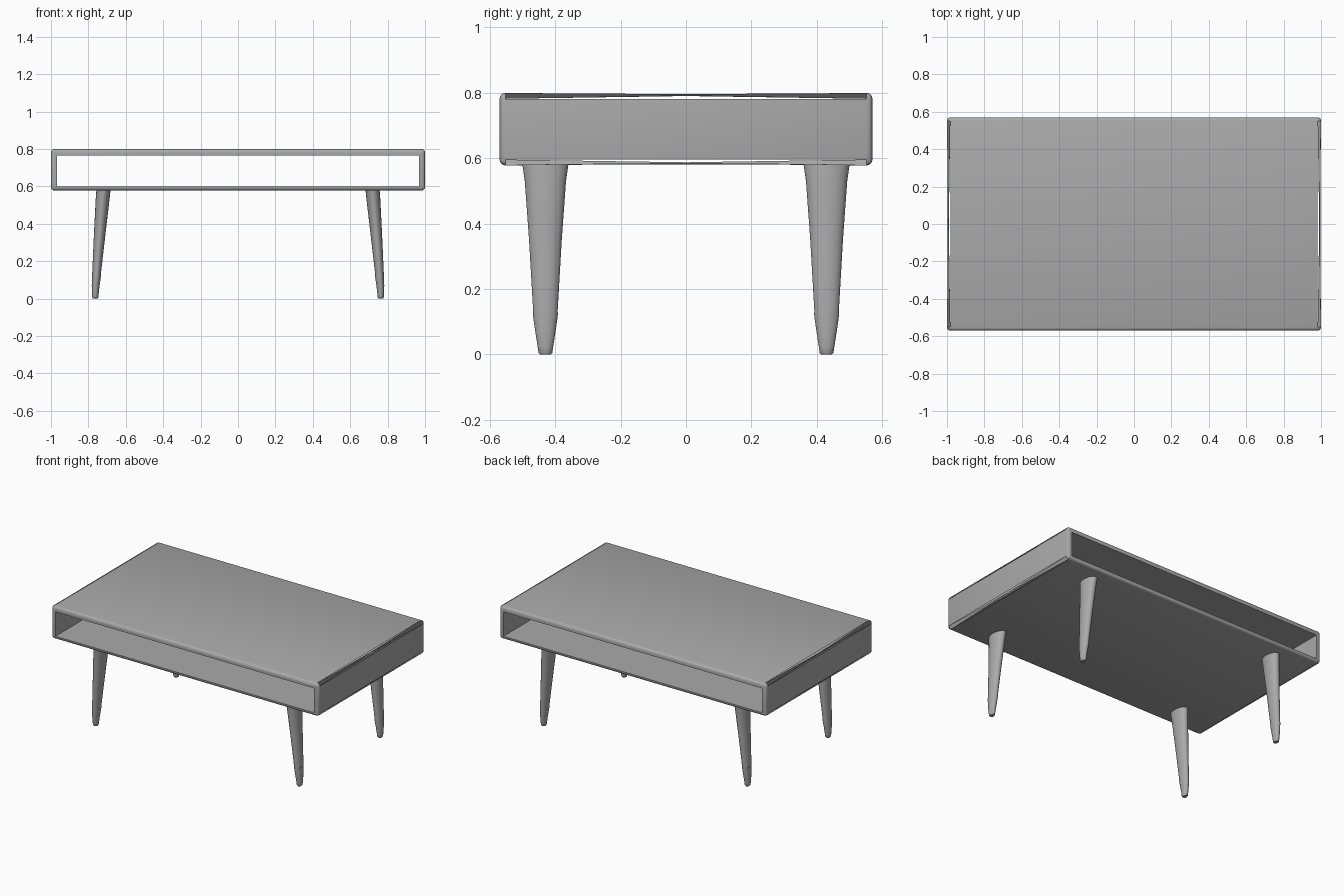
import bpy
import bmesh
import math

default = bpy.data.objects.get("Cube")
if default:
    bpy.data.objects.remove(default, do_unlink=True)

grey = bpy.data.materials.new("plain grey")
grey.use_nodes = True
tone = (0.4, 0.4, 0.4, 1)
grey.diffuse_color = tone
grey.node_tree.nodes["Principled BSDF"].inputs["Base Color"].default_value = tone


def finish(name, bm):
    bmesh.ops.recalc_face_normals(bm, faces=bm.faces)
    mesh = bpy.data.meshes.new(name)
    bm.to_mesh(mesh)
    bm.free()
    mesh.materials.append(grey)
    obj = bpy.data.objects.new(name, mesh)
    bpy.context.collection.objects.link(obj)
    bpy.ops.object.select_all(action="DESELECT")
    obj.select_set(True)
    bpy.context.view_layer.objects.active = obj
    bpy.ops.object.shade_smooth_by_angle(angle=math.radians(35))
    return obj


def bridge(bm, a, b):
    n = len(a)
    return [bm.faces.new((a[i], a[(i + 1) % n], b[(i + 1) % n], b[i])) for i in range(n)]


# Hollow box top, open at front and back
def box_frame():
    bm = bmesh.new()
    depth = 0.57

    def rect(half_x, low, high, y):
        return [bm.verts.new((x, y, z)) for x, z in
                ((-half_x, low), (half_x, low), (half_x, high), (-half_x, high))]

    outer = [rect(1.0, 0.578, 0.8, y) for y in (-depth, depth)]
    inner = [rect(0.967, 0.6, 0.765, y) for y in (-depth, depth)]
    shell = bridge(bm, outer[0], outer[1])
    bridge(bm, inner[0], inner[1])
    for o, i in zip(outer, inner):
        bridge(bm, o, i)
    # Round every outer edge
    edges = list({e for f in shell for e in f.edges})
    bmesh.ops.bevel(bm, geom=edges, offset=0.018, offset_type="OFFSET",
                    segments=4, profile=0.5, affect="EDGES")
    finish("box_frame", bm)


# Lofted oval section: rows of (z, centre x, half width x, half width y)
def loft(name, rows, sx, sy, sides=32):
    bm = bmesh.new()
    rings = []
    for z, cx, rx, ry in rows:
        ring = []
        for k in range(sides):
            a = math.tau * k / sides
            ring.append(bm.verts.new((sx * (cx + rx * math.cos(a)),
                                      sy * 0.43 + ry * math.sin(a), z)))
        rings.append(ring)
    for a, b in zip(rings, rings[1:]):
        bridge(bm, a, b)
    bm.faces.new(rings[0])
    bm.faces.new(rings[-1])
    finish(name, bm)


leg = [(0.125, 0.757, 0.023, 0.037), (0.35, 0.739, 0.031, 0.05),
       (0.53, 0.724, 0.037, 0.063), (0.585, 0.719, 0.038, 0.071)]
foot = [(0, 0.763, 0.013, 0.016), (0.005, 0.763, 0.016, 0.021),
        (0.025, 0.763, 0.018, 0.024), (0.07, 0.761, 0.021, 0.031),
        (0.12, 0.757, 0.024, 0.038), (0.128, 0.757, 0.024, 0.038)]

box_frame()
for front_back, sy in (("front", -1), ("back", 1)):
    for side, sx in (("left", 1), ("right", -1)):
        loft(f"{front_back}_{side}_leg", leg, sx, sy)
        loft(f"{front_back}_{side}_foot", foot, sx, sy)
